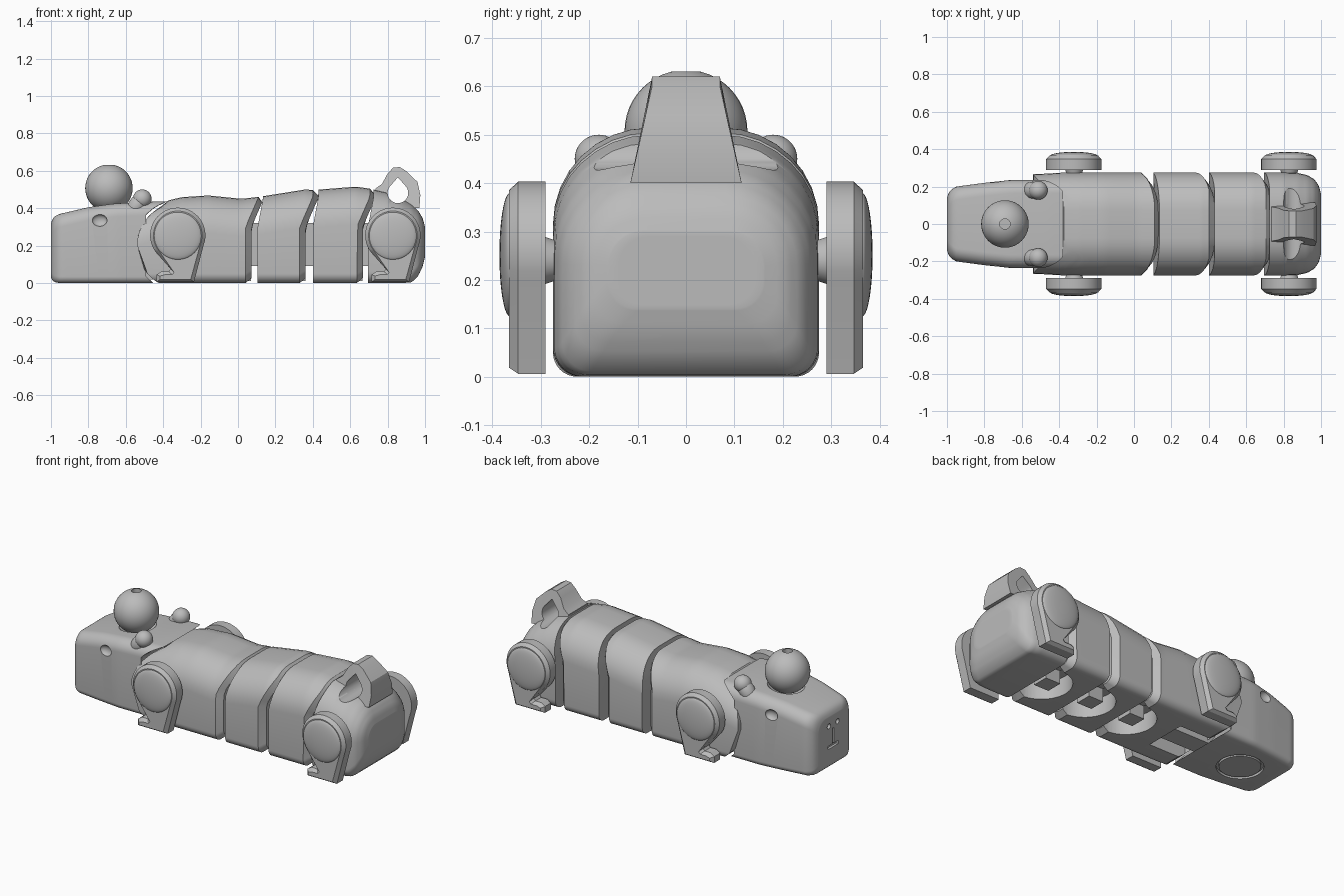
import bpy, bmesh, math
from mathutils import Vector, Matrix

if "Cube" in bpy.data.objects:
    bpy.data.objects.remove(bpy.data.objects["Cube"])

grey = bpy.data.materials.new("plain grey")
grey.use_nodes = True
grey.diffuse_color = (0.5, 0.5, 0.5, 1)
grey.node_tree.nodes["Principled BSDF"].inputs["Base Color"].default_value = (0.5, 0.5, 0.5, 1)


def make(name, bm):
    bmesh.ops.recalc_face_normals(bm, faces=bm.faces[:])
    me = bpy.data.meshes.new(name)
    bm.to_mesh(me)
    bm.free()
    me.materials.append(grey)
    ob = bpy.data.objects.new(name, me)
    bpy.context.collection.objects.link(ob)
    return ob


def box(name, x0, x1, y0, y1, z0, z1):
    bm = bmesh.new()
    bmesh.ops.create_cube(bm, size=1)
    for v in bm.verts:
        v.co = Vector(((x0 + x1) / 2 + v.co.x * (x1 - x0), (y0 + y1) / 2 + v.co.y * (y1 - y0),
                       (z0 + z1) / 2 + v.co.z * (z1 - z0)))
    return make(name, bm)


def ball(name, loc, r, scale=(1, 1, 1), tilt=0):
    bm = bmesh.new()
    m = Matrix.Translation(loc) @ Matrix.Rotation(tilt, 4, 'Y') @ Matrix.Diagonal((*scale, 1))
    bmesh.ops.create_uvsphere(bm, u_segments=40, v_segments=24, radius=r, matrix=m)
    return make(name, bm)


def cone(name, loc, r1, r2, depth, turn=0):
    bm = bmesh.new()
    bmesh.ops.create_cone(bm, cap_ends=True, segments=48, radius1=r1, radius2=r2, depth=depth,
                          matrix=Matrix.Translation(loc) @ Matrix.Rotation(turn, 4, 'X'))
    return make(name, bm)


def prism(name, rings):
    """Bridge equal-length closed rings and cap both ends."""
    bm = bmesh.new()
    loops = [[bm.verts.new(p) for p in ring] for ring in rings]
    n = len(loops[0])
    for a, b in zip(loops, loops[1:]):
        for i in range(n):
            bm.faces.new((a[i], a[(i + 1) % n], b[(i + 1) % n], b[i]))
    bm.faces.new(loops[0])
    bm.faces.new(loops[-1])
    return make(name, bm)


def cut(target, *cutters):
    for c in cutters:
        bpy.context.view_layer.objects.active = target
        mod = target.modifiers.new("cut", 'BOOLEAN')
        mod.operation, mod.solver, mod.object = 'DIFFERENCE', 'EXACT', c
        bpy.ops.object.modifier_apply(modifier=mod.name)
    for c in cutters:
        bpy.data.objects.remove(c)


def section(x, k, keys, rb, rt, n=9):
    """Point k of the rounded cross-section at x."""
    x = min(max(x, keys[0][0]), keys[-1][0])
    for p, q in zip(keys, keys[1:]):
        if x <= q[0]:
            f = (x - p[0]) / (q[0] - p[0])
            w, lo, hi = (p[i] + f * (q[i] - p[i]) for i in (1, 2, 3))
            break
    corner, step = divmod(k, n)
    r = min(rt if corner < 2 else rb, w * 0.8, (hi - lo) * 0.45)
    a = (corner + step / (n - 1)) * math.pi / 2
    cy = (w - r) * (1 if corner in (0, 3) else -1)
    cz = hi - r if corner < 2 else lo + r
    return cy + r * math.cos(a), cz + r * math.sin(a)


def loft(name, keys, start, end, rb, rt, nose=0.0, count=30, n=9):
    """Tube whose ends follow the surfaces x=start(z) and x=end(z)."""
    rings = []
    for j in range(count + 1):
        t = 0.5 - 0.5 * math.cos(math.pi * j / count)
        ring = []
        for k in range(4 * n):
            x = start(0.2) * (1 - t) + end(0.2) * t
            for _ in range(5):
                y, z = section(x, k, keys, rb, rt)
                x = start(z) * (1 - t) + end(z) * t
            ring.append((x, y, z))
        rings.append(ring)

    def inner(ring, f, s, push):
        return [(f(0.22 + (z - 0.22) * s) + push, y * s, 0.22 + (z - 0.22) * s) for _, y, z in ring]
    caps = (0.88, 0.7, 0.5, 0.3, 0.1)
    rings = ([inner(rings[0], start, s, 0) for s in reversed(caps)] + rings
             + [inner(rings[-1], end, s, nose) for s in caps])
    return prism(name, rings)


def rise(e, amount):
    return lambda z: e + amount * min(max((z - 0.3) / 0.16, 0), 1)


def arc(cx, r):
    return lambda z: cx - math.sqrt(max(r * r - (z - 0.2) ** 2, 0.004))


# Head with cupped neck, ball socket, eyes, snout details
head_keys = [(-1, .14, .03, .32), (-.992, .165, .012, .342), (-.975, .185, .003, .36), (-.95, .2, 0, .37),
             (-.8, .22, 0, .405), (-.66, .235, 0, .425), (-.45, .235, 0, .435)]
head = loft("head", head_keys, lambda z: -1, arc(-.31, .245), .035, .07)
eyes = [ball("eye_cut", (-.74, s * .228, .335), .04, (1, .6, .8)) for s in (-1, 1)]
nostrils = [ball("nostril_cut", (-1, s * .042, .265), .016) for s in (-1, 1)]
cut(head, ball("socket_cut", (-.69, 0, .51), .14), *eyes, *nostrils,
    box("nose_cut", -1.1, -.985, -.009, .009, .14, .24),
    box("mouth_cut", -1.1, -.985, -.05, .05, .125, .145),
    cone("base_cut", (-.75, 0, 0), .13, .13, .03))
base_disc = cone("base_disc", (-.75, 0, .01), .115, .115, .018)

# Ball on the head
head_ball = ball("head_ball", (-.69, 0, .507), .127)
cut(head_ball, cone("hole_cut", (-.69, 0, .62), .028, .028, .08))

# Ears
for side, s in (("right", -1), ("left", 1)):
    ball(side + "_ear", (-.512, s * .18, .45), .05)
    ear_base = ball(side + "_ear_base", (-.54, s * .18, .415), .046, (1, 1, 1.6), .6)

# Jointed body
body_keys = [(-.56, .265, 0, .36), (-.45, .27, 0, .41), (-.38, .275, 0, .44), (-.3, .275, 0, .459),
             (-.16, .275, 0, .468), (.02, .275, 0, .45), (.12, .275, 0, .462), (.36, .275, 0, .5),
             (.4, .275, 0, .497), (.63, .275, 0, .515), (.7, .275, 0, .505), (.8, .275, 0, .483),
             (.88, .272, 0, .45), (.93, .26, .004, .42), (.965, .238, .04, .385),
             (.988, .205, .09, .345), (1, .16, .14, .3)]
ends, starts = (.04, .33, .635), (.105, .4, .695)
chest = loft("chest", body_keys, arc(-.31, .23), rise(ends[0], .07), .05, .2, .032)
cut(chest, box("neck_slot_cut", -.47, -.22, -.13, .13, -.1, .09))
segments = [chest]
for i in (0, 1):
    segments.append(loft("segment_%d" % (i + 1), body_keys, rise(starts[i], .03),
                         rise(ends[i + 1], .07), .05, .2, .032))
rump = loft("rump", body_keys, rise(starts[2], .03), lambda z: 1, .06, .2)

# Rounded pockets under each joint, with hinge links
for seg, e, st in zip(segments, ends, starts):
    cut(seg, cone("pocket_cut", (e + .02, 0, .03), .17, .17, .16))
    box("hinge_link", e - .07, st + .04, -.1, .1, .09, .32)
    box("hinge_block", e - .07, e + .03, -.05, .05, .01, .11)
box("neck_link", -.56, -.24, -.06, .06, .02, .3)

# Curled tail with a teardrop hole running across the rump
tail_outline = [(.73, .4), (.97, .4), (.975, .47), (.96, .54), (.9, .598), (.865, .62), (.83, .617),
                (.8, .585), (.77, .53), (.735, .505)]


def tail_ring(s):
    return [(x, s * (.07 + .045 * max(0, min(1, (.6 - z) / .2))), z) for x, z in tail_outline]


def hole():
    pts = [(.855 + .055 * math.cos(a), .482 + .055 * math.sin(a))
           for a in (math.radians(-215 + 10 * i) for i in range(26))]
    pts.append((.855, .565))
    return prism("tail_hole_cut", [[(x, y, z) for x, z in pts] for y in (-.4, .4)])


tail = prism("tail", [tail_ring(-1), tail_ring(1)])
cut(tail, hole())
cut(rump, hole())

# Legs: thick plate with bevelled face, domed thigh and hip pin
foot = [(-.36, .075), (-.37, .062), (-.41, .062), (-.435, .045), (-.435, .006), (-.235, .006)]


def leg_outline(shrink):
    r = .148 - shrink
    pts = [(-.322 + r * math.cos(a), .255 + r * math.sin(a))
           for a in (math.radians(-22 + 8 * i) for i in range(31))]
    c = Vector((-.325, .03))
    for p in foot:
        d = c - Vector(p)
        pts.append((p[0] + shrink * max(-1, min(1, d.x * 30)), p[1] + shrink * max(-1, min(1, d.y * 30))))
    return pts


for place, dx in (("front", 0), ("rear", 1.15)):
    for side, s in (("right", -1), ("left", 1)):
        name = side + "_" + place + "_leg"
        prism(name, [[(x + dx, s * y, z) for x, z in leg_outline(sh)]
                     for y, sh in ((.29, 0), (.347, 0), (.366, .018))])
        ball(name + "_dome", (-.322 + dx, s * .364, .252), .127, (1, .17, 1))
        cone(name + "_pin", (-.32 + dx, s * .265, .24), .05, .03, .06, s * math.pi / 2)

# Smooth shading with crisp edges
bpy.ops.object.select_all(action='DESELECT')
for ob in bpy.context.scene.objects:
    if ob.type == 'MESH':
        ob.select_set(True)
        bpy.context.view_layer.objects.active = ob
bpy.ops.object.shade_smooth_by_angle(angle=math.radians(32))
